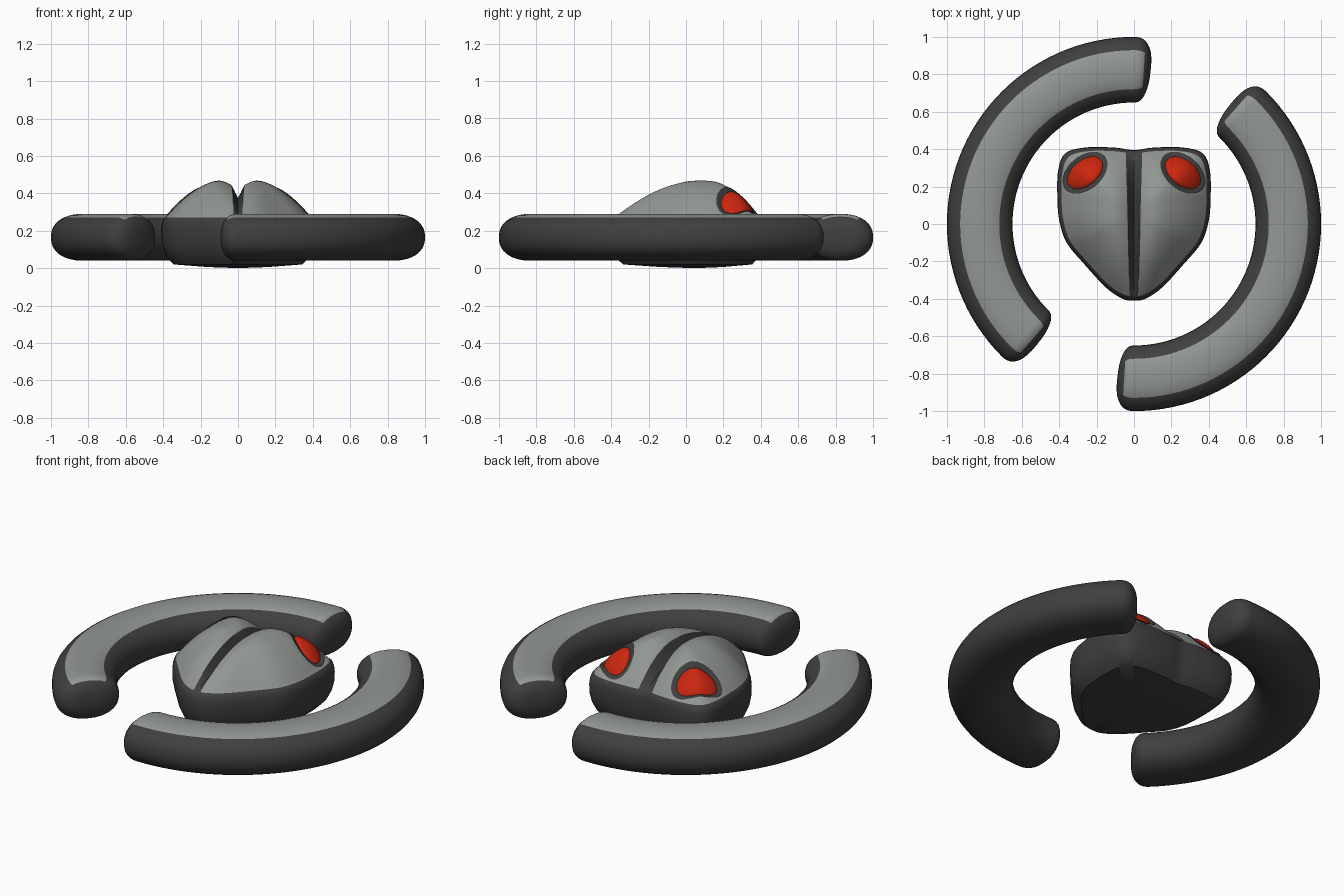
import bpy, bmesh, math
from mathutils import Vector

if "Cube" in bpy.data.objects:
    bpy.data.objects.remove(bpy.data.objects["Cube"])


def material(name, rgb):
    m = bpy.data.materials.new(name)
    m.use_nodes = True
    m.diffuse_color = (*rgb, 1)
    m.node_tree.nodes["Principled BSDF"].inputs["Base Color"].default_value = (*rgb, 1)
    return m


DARK = material("charcoal", (0.05, 0.05, 0.05))
GREY = material("stone grey", (0.29, 0.31, 0.29))
RED = material("eye red", (0.6, 0.02, 0.005))


def finish(bm, name, mats):
    bmesh.ops.recalc_face_normals(bm, faces=bm.faces)
    mesh = bpy.data.meshes.new(name)
    bm.to_mesh(mesh)
    bm.free()
    for m in mats:
        mesh.materials.append(m)
    ob = bpy.data.objects.new(name, mesh)
    bpy.context.collection.objects.link(ob)
    bpy.ops.object.select_all(action="DESELECT")
    ob.select_set(True)
    bpy.context.view_layer.objects.active = ob
    bpy.ops.object.shade_smooth_by_angle(angle=math.radians(40))
    return ob


def loft(bm, rings, paint):
    """Bridge closed rings of points; paint(ring, side) gives the material slot."""
    loops = [[bm.verts.new(p) for p in ring] for ring in rings]
    n = len(loops[0])
    for r in range(len(loops) - 1):
        for i in range(n):
            j = (i + 1) % n
            f = bm.faces.new((loops[r][i], loops[r][j], loops[r + 1][j], loops[r + 1][i]))
            f.material_index = paint(r, i)
    return loops


def power(v, e):
    return math.copysign(abs(v) ** e, v)


# Curved arms: a rounded section swept around the centre, with blunt round ends
def arm(name, turn):
    stations = []
    cap = 6.2
    us = [math.sin(math.pi / 2 * k / 10) for k in range(11)]
    for u in reversed(us):
        stations.append((90 - cap * u, u))
    stations += [(90 + 3 * k, 0) for k in range(1, 45)]
    stations += [(225 + cap * u, u) for u in us]

    rings = []
    for deg, u in stations:
        t = math.radians(deg + turn)
        k = max(1 - u ** 2.5, 0) ** 0.4 + 0.002
        ring = []
        for i in range(32):
            a = math.tau * i / 32
            r = 0.825 + 0.175 * k * power(math.cos(a), 0.88)
            z = 0.165 + 0.125 * k * power(math.sin(a), 0.88)
            ring.append((r * math.cos(t), r * math.sin(t), z))
        rings.append(ring)

    def paint(r, i):
        inside = max(stations[r][1], stations[r + 1][1]) < 0.65
        return 1 if inside and 5 <= i <= 10 else 0

    bm = bmesh.new()
    loops = loft(bm, rings, paint)
    bm.faces.new(loops[0])
    bm.faces.new(loops[-1])
    finish(bm, name, (DARK, GREY))


arm("right_arm", 0)
arm("left_arm", 180)

# Head: shield outline, twin-lobed dome above and a tapered shell below
CENTRE = Vector((0, 0.05))
half = [(0, .395), (.1, .408), (.25, .41), (.365, .38), (.405, .29), (.41, .15),
        (.4, .02), (.36, -.1), (.27, -.21), (.15, -.34), (.06, -.4), (0, -.41)]
points = [Vector(p) for p in half + [(-x, y) for x, y in half[-2:0:-1]]]
outline = []
for i in range(len(points)):
    a, b, c, d = (points[(i + k) % len(points)] for k in (-1, 0, 1, 2))
    for s in range(6):
        t = s / 6
        outline.append(0.5 * (2 * b + (c - a) * t + (2 * a - 5 * b + 4 * c - d) * t * t
                              + (3 * b - a - 3 * c + d) * t ** 3))
RIM = 0.945


def edge_ratio(x, y):
    """0 at the head centre, 1 on the outline."""
    v = Vector((x, y)) - CENTRE
    if v.length < 1e-6:
        return 0
    for i, p in enumerate(outline):
        a = p - CENTRE
        b = outline[(i + 1) % len(outline)] - CENTRE
        det = a.x * b.y - a.y * b.x
        s = (v.x * b.y - v.y * b.x) / det
        t = (a.x * v.y - a.y * v.x) / det
        if s >= -1e-6 and t >= -1e-6:
            return s + t
    return 1


def groove_width(y):
    return 0.033 + 0.028 * y


EYE = Vector((0.262, 0.274))
TILT = math.radians(-40)
SOCKET = (0.138, 0.09)


def height(x, y):
    s = edge_ratio(x, y)
    q = min(s / RIM, 1)
    z = 0.27 + 0.215 * (1 - q ** 2.2)
    fade = 1 - q ** 3
    z -= 0.05 * fade * math.exp(-(x / 0.07) ** 2)
    z -= 0.06 * fade * max(0, 1 - abs(x) / groove_width(y))
    # hollow around each eye
    dx, dy = abs(x) - EYE.x, y - EYE.y
    u = (dx * math.cos(TILT) + dy * math.sin(TILT)) / SOCKET[0]
    v = (dy * math.cos(TILT) - dx * math.sin(TILT)) / SOCKET[1]
    k = min(max((1 - math.hypot(u, v)) / 0.3, 0), 1)
    return z - 0.022 * k * k * (3 - 2 * k)


def scaled(s, z):
    return [(*(CENTRE + (p - CENTRE) * s), z) for p in outline]


bm = bmesh.new()
dome = [scaled(RIM * k / 24, 0) for k in range(1, 25)]
loops = loft(bm, dome, lambda r, i: 1)
tip = bm.verts.new((*CENTRE, 0))
for i in range(len(outline)):
    bm.faces.new((loops[0][i], loops[0][(i + 1) % len(outline)], tip)).material_index = 1
# cut the groove edges and its bottom line, then raise the dome
for side in (-1, 0, 1):
    bmesh.ops.bisect_plane(bm, geom=bm.verts[:] + bm.edges[:] + bm.faces[:], dist=1e-5,
                           plane_co=(side * groove_width(0), 0, 0),
                           plane_no=(1, -0.028 * side, 0))
for f in bm.faces:
    c = f.calc_center_median()
    f.material_index = 0 if abs(c.x) < groove_width(c.y) else 1
for v in bm.verts:
    v.co.z = height(v.co.x, v.co.y)
shell = [(RIM, .27), (.975, .258), (.992, .235), (1, .2), (.995, .15),
         (.97, .1), (.92, .055), (.84, .02), (.4, .006)]
loops = loft(bm, [scaled(s, z) for s, z in shell], lambda r, i: 0)
bottom = bm.verts.new((*CENTRE, 0))
for i in range(len(outline)):
    bm.faces.new((loops[-1][i], loops[-1][(i + 1) % len(outline)], bottom))
bmesh.ops.remove_doubles(bm, verts=bm.verts, dist=0.0005)
finish(bm, "head", (DARK, GREY))


# Eyes: a thin dark socket lining and a bulging red lens on each side
def eye_patch(name, side, size, lift, bulge, mat):
    rings = []
    for k in range(1, 13):
        r = math.sin(math.pi / 2 * k / 12)
        ring = []
        for i in range(40):
            a = math.tau * i / 40
            u, v = size[0] * r * math.cos(a), size[1] * r * math.sin(a)
            x = EYE.x + u * math.cos(TILT) - v * math.sin(TILT)
            y = EYE.y + u * math.sin(TILT) + v * math.cos(TILT)
            z = height(x, y) + lift + bulge * math.sqrt(max(0, 1 - r * r))
            ring.append((side * x, y, z))
        rings.append(ring)
    bm = bmesh.new()
    loops = loft(bm, rings, lambda r, i: 0)
    bm.faces.new(loops[0])
    ob = finish(bm, name, (mat,))
    if ob.data.polygons[-1].normal.z < 0:
        ob.data.flip_normals()


for label, side in (("left", 1), ("right", -1)):
    eye_patch(label + "_eye_socket", side, SOCKET, 0.006, 0, DARK)
    eye_patch(label + "_eye", side, (0.109, 0.067), 0.005, 0.03, RED)
